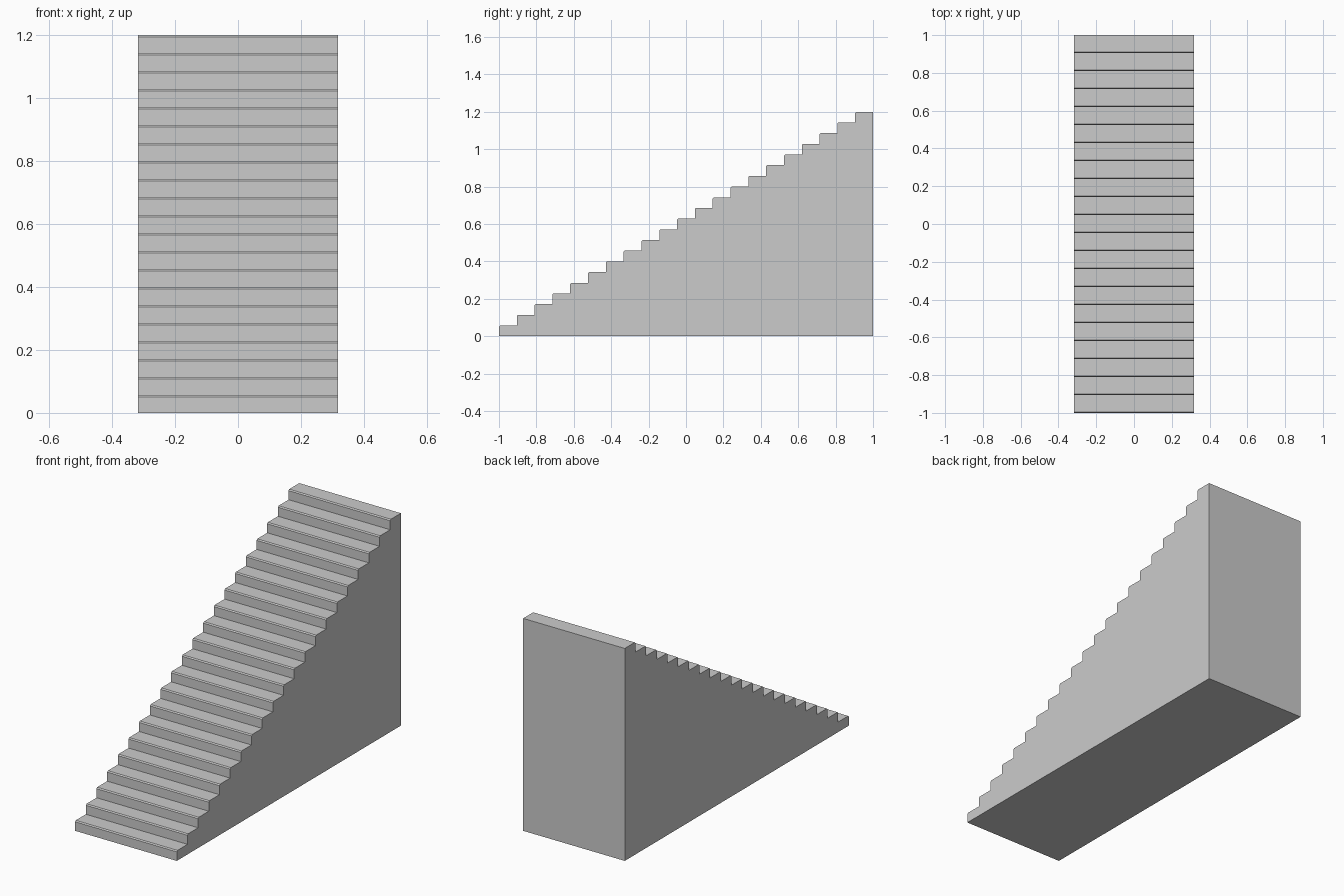
import bpy, bmesh

if "Cube" in bpy.data.objects:
    bpy.data.objects.remove(bpy.data.objects["Cube"])

STEPS = 21
LENGTH, HEIGHT, HALF_WIDTH = 2.0, 1.2, 0.3175
RUN, RISE = LENGTH / STEPS, HEIGHT / STEPS
BEVEL = 0.006

# Side profile (y, z): each step has a riser, a chamfered nosing and a tread
profile = [(1.0, 0.0), (-1.0, 0.0)]
for i in range(STEPS):
    y, z = -1.0 + i * RUN, (i + 1) * RISE
    if i:
        profile.append((y, z - RISE))
    profile += [(y, z - BEVEL), (y + BEVEL, z)]
profile.append((1.0, HEIGHT))

# Solid staircase: profile extruded across the width
bm = bmesh.new()
side = bm.faces.new([bm.verts.new((-HALF_WIDTH, y, z)) for y, z in profile])
extruded = bmesh.ops.extrude_face_region(bm, geom=[side], use_keep_orig=True)
moved = [g for g in extruded["geom"] if isinstance(g, bmesh.types.BMVert)]
bmesh.ops.translate(bm, verts=moved, vec=(2 * HALF_WIDTH, 0, 0))
bmesh.ops.recalc_face_normals(bm, faces=bm.faces[:])

mesh = bpy.data.meshes.new("staircase")
bm.to_mesh(mesh)
bm.free()
bpy.context.collection.objects.link(bpy.data.objects.new("staircase", mesh))
